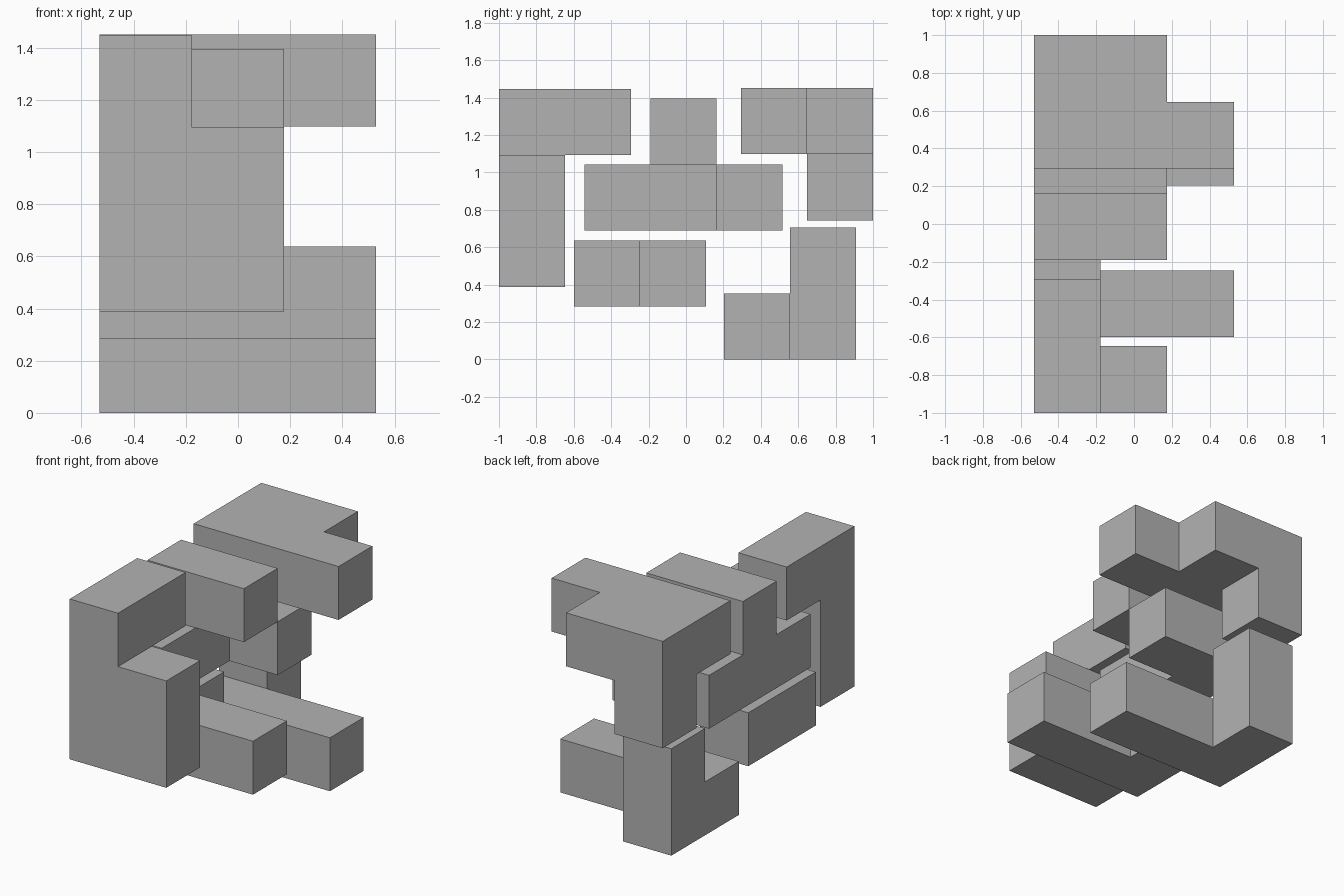
import bpy
import bmesh
from itertools import product
from mathutils import Vector

CELL = 0.353
LEFT_EDGE = -0.53

cube = bpy.data.objects.get("Cube")
if cube:
    bpy.data.objects.remove(cube, do_unlink=True)

# One plain grey for every block
grey = bpy.data.materials.new("plain grey")
grey.use_nodes = True
colour = (0.45, 0.45, 0.45, 1.0)
grey.diffuse_color = colour
grey.node_tree.nodes["Principled BSDF"].inputs["Base Color"].default_value = colour


def bar(start, end):
    """All cells from start to end, inclusive."""
    return set(product(*(range(a, b + 1) for a, b in zip(start, end))))


def add_piece(name, y, z, *bars):
    """Join bars of cells into one solid block with only its outer skin."""
    cells = set().union(*(bar(a, b) for a, b in bars))
    bm = bmesh.new()
    for cell in cells:
        centre = Vector(cell) + Vector((0.5, 0.5, 0.5))
        for axis, side in product(range(3), (-1, 1)):
            neighbour = list(cell)
            neighbour[axis] += side
            if tuple(neighbour) in cells:
                continue
            normal, u = Vector(), Vector()
            normal[axis] = side / 2
            u[(axis + 1) % 3] = 0.5
            v = normal.cross(u) * 2
            corners = (-u - v, u - v, u + v, v - u)
            bm.faces.new([bm.verts.new(centre + normal + c) for c in corners])
    bmesh.ops.remove_doubles(bm, verts=bm.verts, dist=0.001)
    bmesh.ops.dissolve_limit(bm, angle_limit=0.01, verts=bm.verts, edges=bm.edges)
    bmesh.ops.recalc_face_normals(bm, faces=bm.faces)
    bmesh.ops.scale(bm, vec=(CELL, CELL, CELL), verts=bm.verts)
    mesh = bpy.data.meshes.new(name)
    bm.to_mesh(mesh)
    bm.free()
    mesh.materials.append(grey)
    obj = bpy.data.objects.new(name, mesh)
    obj.location = (LEFT_EDGE, y, z)
    bpy.context.collection.objects.link(obj)


# Tall front piece: stepped wall with a cell reaching back at the top
add_piece("front_upright_piece", -1.0, 0.388,
          ((0, 0, 0), (0, 0, 2)), ((1, 0, 0), (1, 0, 1)), ((0, 1, 2), (0, 1, 2)))

# Middle piece: long bar with a raised arm and a rear arm
add_piece("middle_piece", -0.543, 0.688,
          ((0, 0, 0), (0, 2, 0)), ((1, 2, 0), (1, 2, 0)), ((0, 1, 1), (1, 1, 1)))

# Upper back piece: stepped slab with a cell hanging below
add_piece("upper_back_piece", 0.294, 0.744,
          ((0, 0, 1), (2, 0, 1)), ((0, 1, 1), (1, 1, 1)), ((0, 1, 0), (0, 1, 0)))

# Lower front piece: flat L
add_piece("lower_front_piece", -0.599, 0.284,
          ((0, 0, 0), (2, 0, 0)), ((0, 1, 0), (0, 1, 0)))

# Lower back piece: bar with a two-cell post behind one end
add_piece("lower_back_piece", 0.204, 0.0,
          ((0, 0, 0), (2, 0, 0)), ((0, 1, 0), (0, 1, 1)))
